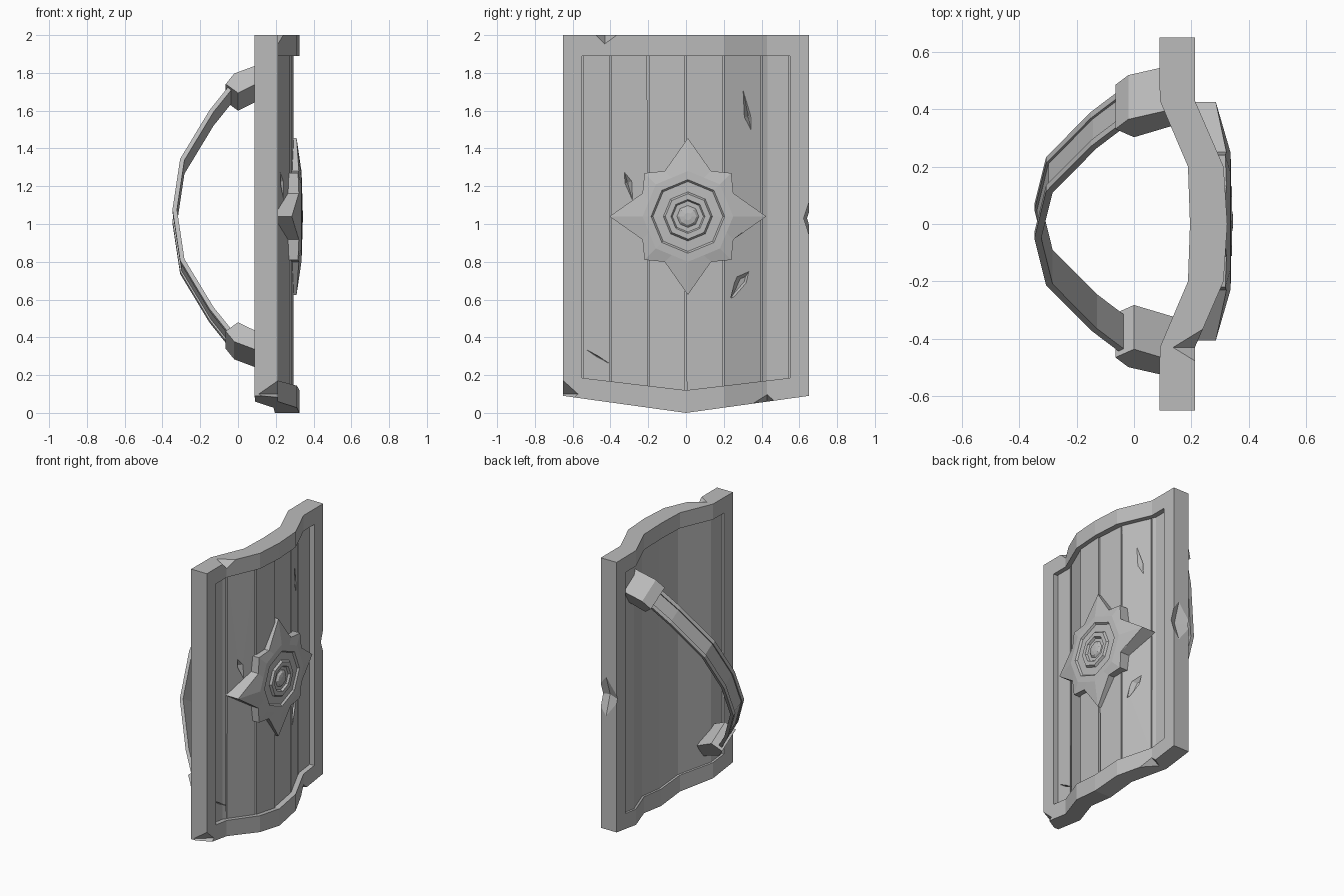
import bpy, bmesh, math, random
from mathutils import Vector, Matrix

random.seed(4)
cube = bpy.data.objects.get("Cube")
if cube:
    bpy.data.objects.remove(cube)

grey = bpy.data.materials.new("plain grey")
grey.use_nodes = True
tone = (0.5, 0.5, 0.5, 1)
grey.diffuse_color = tone
grey.node_tree.nodes["Principled BSDF"].inputs["Base Color"].default_value = tone


def finish(name, bm):
    bmesh.ops.recalc_face_normals(bm, faces=bm.faces)
    mesh = bpy.data.meshes.new(name)
    bm.to_mesh(mesh)
    bm.free()
    mesh.materials.append(grey)
    obj = bpy.data.objects.new(name, mesh)
    bpy.context.collection.objects.link(obj)
    return obj


def loft(name, loops):
    """Closed solid through matching loops of points."""
    bm = bmesh.new()
    rows = [[bm.verts.new(p) for p in loop] for loop in loops]
    n = len(rows[0])
    for a, b in zip(rows, rows[1:]):
        for i in range(n):
            j = (i + 1) % n
            bm.faces.new((a[i], a[j], b[j], b[i]))
    bm.faces.new(rows[0])
    bm.faces.new(rows[-1])
    return finish(name, bm)


def curve(points):
    """Symmetric piecewise-linear function of y."""
    def f(y):
        y = abs(y)
        for (a, u), (b, v) in zip(points, points[1:]):
            if y <= b:
                return u + (v - u) * (y - a) / (b - a)
        return points[-1][1]
    return f


front = curve([(0, .325), (.2, .312), (.43, .212), (.66, .212)])
back = curve([(0, .195), (.2, .188), (.43, .09), (.66, .088)])
low_edge = curve([(0, 0), (.65, .09)])
low_inner = curve([(0, .12), (.55, .185)])
KINKS = (-.43, -.2, 0, .2, .43)


def slab(name, y0, y1, lo, hi, xb, xf, taper=1):
    """Curved plate between y0 and y1, following the shield's bend."""
    mid = (y0 + y1) / 2
    loops = []
    for y in [y0] + [k for k in KINKS if y0 < k < y1] + [y1]:
        top = mid + (y - mid) * taper
        loops.append([(xb(y), y, lo(y)), (xf(y), y, lo(y)),
                      (xf(y), top, hi), (xb(y), top, hi)])
    return loft(name, loops)


def diamond(center, size, tilt=0):
    bm = bmesh.new()
    bmesh.ops.create_uvsphere(bm, u_segments=4, v_segments=2, radius=1)
    bm.transform(Matrix.Translation(center) @ Matrix.Rotation(tilt, 4, 'X')
                 @ Matrix.Diagonal((*size, 1)))
    return finish("chip_cutter", bm)


def carve(obj, cutters):
    bpy.context.view_layer.objects.active = obj
    for c in cutters:
        c.hide_render = True
        mod = obj.modifiers.new("cut", 'BOOLEAN')
        mod.operation, mod.solver, mod.object = 'DIFFERENCE', 'EXACT', c
        bpy.ops.object.modifier_apply(modifier=mod.name)


def discard(cutters):
    for c in cutters:
        bpy.data.objects.remove(c)


# Outer frame: curved plate with a window and battle chips cut out
frame = slab("frame", -.65, .65, low_edge, 2, back, front)
cuts = [
    slab("window_cutter", -.55, .55, low_inner, 1.89,
         lambda y: back(y) - .1, lambda y: front(y) + .1),
    diamond((.25, -.43, 2.01), (.13, .08, .08)),
    diamond((.17, .67, 1.03), (.15, .065, .2)),
    diamond((.24, -.65, .1), (.13, .1, .09)),
    diamond((.25, .43, .04), (.13, .09, .08)),
]
carve(frame, cuts)
discard(cuts)

# Backing panel behind the planks
slab("back_panel", -.552, .552, lambda y: low_inner(y) - .002, 1.892,
     lambda y: back(y) + .015, lambda y: front(y) - .06)

# Planks with narrow tapering gaps, scored by long gouges
gouges = [
    diamond((.25, .33, 1.57), (.06, .035, .21), .2),
    diamond((.26, -.31, 1.22), (.06, .035, .14), .28),
    diamond((.25, .3, .7), (.06, .04, .13), -.6),
    diamond((.185, -.47, .3), (.02, .006, .09), 1.03),
]
edges = (-.549, -.4, -.2, 0, .2, .4, .549)
for y0, y1 in zip(edges, edges[1:]):
    sink = .03 + random.uniform(0, .01)
    plank = slab("plank", y0 + .004, y1 - .004, low_inner, 1.89,
                 lambda y: front(y) - .07, lambda y: front(y) - sink,
                 random.uniform(.98, 1.02))
    carve(plank, gouges)
discard(gouges)

# Star boss: four-pointed star stepping into octagonal rings
HUB = Vector((0, .01, 1.04))
star = []
for q in range(4):
    tip_x = .285 if q % 2 == 0 else .31
    for deg, r, x in ((0, .415, tip_x), (27, .27, .322), (45, .325, .318), (63, .27, .322)):
        a = math.radians(deg + 90 * q)
        star.append(HUB + Vector((x, r * math.cos(a), r * math.sin(a))))


def octagon(r, x):
    pts = []
    for i in range(16):
        a = i * math.pi / 8
        rr = r * (math.cos(math.pi / 8) if i % 2 else 1)
        pts.append(HUB + Vector((x, rr * math.cos(a), rr * math.sin(a))))
    return pts


base = [Vector((front(p.y) - .06, p.y, p.z)) for p in star]
steps = ((.24, .336), (.195, .338), (.185, .326), (.13, .328), (.12, .342),
         (.09, .342), (.082, .328), (.058, .328), (.045, .34), (.02, .345))
boss = loft("star_boss", [base, star] + [octagon(r, x) for r, x in steps])
nick = [diamond((.34, .3, .94), (.05, .08, .03), .4)]
carve(boss, nick)
discard(nick)

# Grip runs diagonally across the back
ALONG = Vector((0, .52, .855))
ACROSS = Vector((0, -.855, .52))


def grip_point(x, s, w):
    return HUB + Vector((x, 0, 0)) + ALONG * s + ACROSS * w


# Arched strap with raised borders
half = [(.02, .83), (-.03, .77), (-.14, .61), (-.295, .31)]
path = half + [(-.335, 0)] + [(x, -s) for x, s in reversed(half)]
section = ((-.07, .012), (-.045, .012), (-.045, .003), (.045, .003),
           (.045, .012), (.07, .012), (.07, -.012), (-.07, -.012))
loops = []
for i, (x, s) in enumerate(path):
    (xa, sa), (xb, sb) = path[max(i - 1, 0)], path[min(i + 1, len(path) - 1)]
    out = Vector((sb - sa, xa - xb)).normalized()
    loops.append([grip_point(x + out.x * d, s + out.y * d, w) for w, d in section])
loft("grip_strap", loops)

# Brackets that hold the strap ends to the panel
outline = ((-.065, .765), (0, .71), (.14, .79), (.14, .9), (-.02, .83))
for name, side in (("upper_bracket", 1), ("lower_bracket", -1)):
    loft(name, [[grip_point(x, s * side, w) for x, s in outline] for w in (-.09, .09)])
